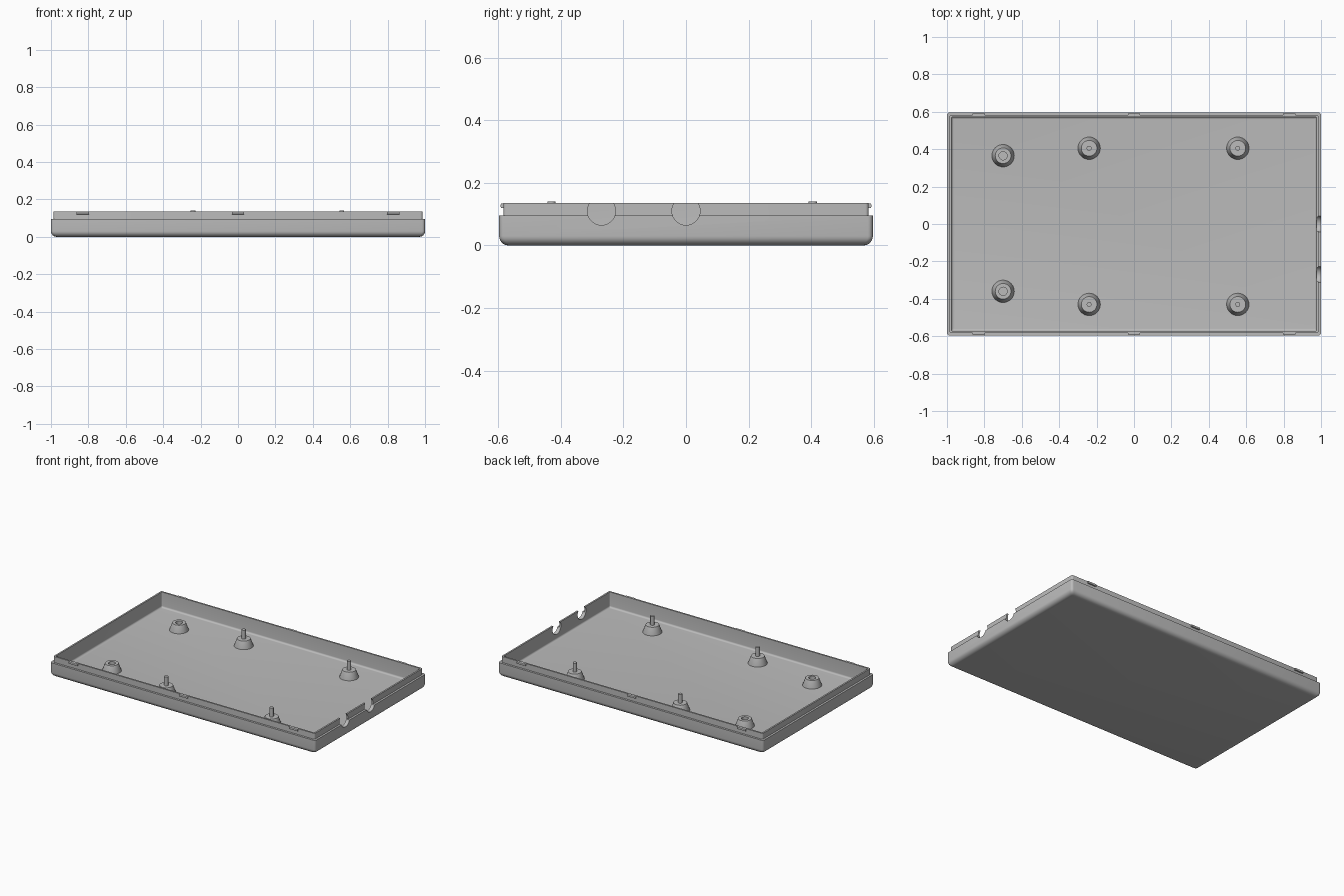
import bpy, bmesh, math
from mathutils import Matrix

cube = bpy.data.objects.get("Cube")
if cube:
    bpy.data.objects.remove(cube, do_unlink=True)

grey = bpy.data.materials.new("mid_grey_plastic")
grey.use_nodes = True
grey.diffuse_color = (0.5, 0.5, 0.5, 1)
grey.node_tree.nodes["Principled BSDF"].inputs["Base Color"].default_value = (0.5, 0.5, 0.5, 1)

HX, HY = 1.0, 0.597      # outer half sizes
STEP, RIM, FLOOR = 0.095, 0.135, 0.03


def finish(name, bm):
    bmesh.ops.recalc_face_normals(bm, faces=bm.faces[:])
    mesh = bpy.data.meshes.new(name)
    bm.to_mesh(mesh)
    bm.free()
    mesh.materials.append(grey)
    ob = bpy.data.objects.new(name, mesh)
    bpy.context.collection.objects.link(ob)
    return ob


def activate(ob):
    bpy.ops.object.select_all(action='DESELECT')
    ob.select_set(True)
    bpy.context.view_layer.objects.active = ob


def smooth(ob):
    activate(ob)
    bpy.ops.object.shade_smooth_by_angle(angle=math.radians(32))


def rounded_ring(bm, inset, radius, z, steps=4):
    """Rounded rectangle of vertices, inset from the outer size."""
    hx, hy = HX - inset - radius, HY - inset - radius
    ring = []
    for q, (sx, sy) in enumerate([(1, 1), (-1, 1), (-1, -1), (1, -1)]):
        for i in range(steps + 1):
            a = math.pi / 2 * (q + i / steps)
            ring.append(bm.verts.new((sx * hx + radius * math.cos(a),
                                      sy * hy + radius * math.sin(a), z)))
    return ring


def bridge(bm, a, b):
    n = len(a)
    for i in range(n):
        j = (i + 1) % n
        bm.faces.new((a[i], a[j], b[j], b[i]))


def fillet(inset, z, r, steps=6):
    """Quarter-round wall section rising from a flat floor."""
    for i in range(steps + 1):
        a = math.pi / 2 * i / steps
        yield inset + r * (1 - math.sin(a)), z + r * (1 - math.cos(a))


# Tray: outer skin, stepped lip and inner skin as one closed shell
bm = bmesh.new()
section = [(i, 0.016, z) for i, z in fillet(0, 0, 0.03)]
section += [(0, 0.016, STEP), (0.014, 0.01, STEP), (0.014, 0.01, RIM), (0.025, 0.006, RIM)]
section += [(i, 0.006, z) for i, z in reversed(list(fillet(0.025, FLOOR, 0.012)))]
rings = [rounded_ring(bm, *s) for s in section]
for a, b in zip(rings, rings[1:]):
    bridge(bm, a, b)
bm.faces.new(rings[0])
bm.faces.new(rings[-1])
tray = finish("tray", bm)

# Round cable notches through the right-hand end wall
bm = bmesh.new()
for y in (-0.27, 0):
    place = Matrix.Translation((HX, y, 0.11)) @ Matrix.Rotation(math.pi / 2, 4, 'Y')
    bmesh.ops.create_cone(bm, cap_ends=True, segments=40, radius1=0.045,
                          radius2=0.045, depth=0.12, matrix=place)
cutter = finish("notch_cutter", bm)
cutter.hide_render = True
cut = tray.modifiers.new("notches", 'BOOLEAN')
cut.operation = 'DIFFERENCE'
cut.solver = 'EXACT'
cut.object = cutter
activate(tray)
bpy.ops.object.modifier_apply(modifier=cut.name)
bpy.data.objects.remove(cutter, do_unlink=True)
smooth(tray)


def turned(name, x, y, profile, segments=32):
    """Revolve (radius, z) points; first and last rings are capped."""
    bm = bmesh.new()
    rings = [[bm.verts.new((x + r * math.cos(math.tau * i / segments),
                            y + r * math.sin(math.tau * i / segments), z))
              for i in range(segments)] for r, z in profile]
    for a, b in zip(rings, rings[1:]):
        bridge(bm, a, b)
    bm.faces.new(rings[0])
    bm.faces.new(rings[-1])
    smooth(finish(name, bm))


# Tapered posts: two with a screw hole, four with a locating pin
POST = [(0.06, FLOOR - 0.005), (0.06, FLOOR), (0.042, 0.08)]
for side, y in (("back", 0.365), ("front", -0.36)):
    turned("screw_post_" + side, -0.7, y, POST + [(0.022, 0.08), (0.022, 0.045)])
for side, y in (("back", 0.405), ("front", -0.43)):
    for end, x in (("right", -0.24), ("left", 0.555)):
        turned(f"pin_post_{side}_{end}", x, y, POST + [(0.013, 0.08), (0.013, 0.14)])

# Snap catches along both long sides of the lip
for side, s in (("back", 1), ("front", -1)):
    for i, x in enumerate((-0.83, 0, 0.83)):
        bm = bmesh.new()
        place = Matrix.Translation((x, s * (HY - 0.011), 0.127)) @ Matrix.Diagonal((0.065, 0.012, 0.015, 1))
        bmesh.ops.create_cube(bm, size=1, matrix=place)
        outer = [e for e in bm.edges if all(v.co.y * s > HY - 0.011 for v in e.verts)
                 and abs(e.verts[0].co.x - e.verts[1].co.x) > 0.01]
        bmesh.ops.bevel(bm, geom=outer, offset=0.004, segments=2, affect='EDGES', profile=0.5)
        finish(f"catch_{side}_{i + 1}", bm)
